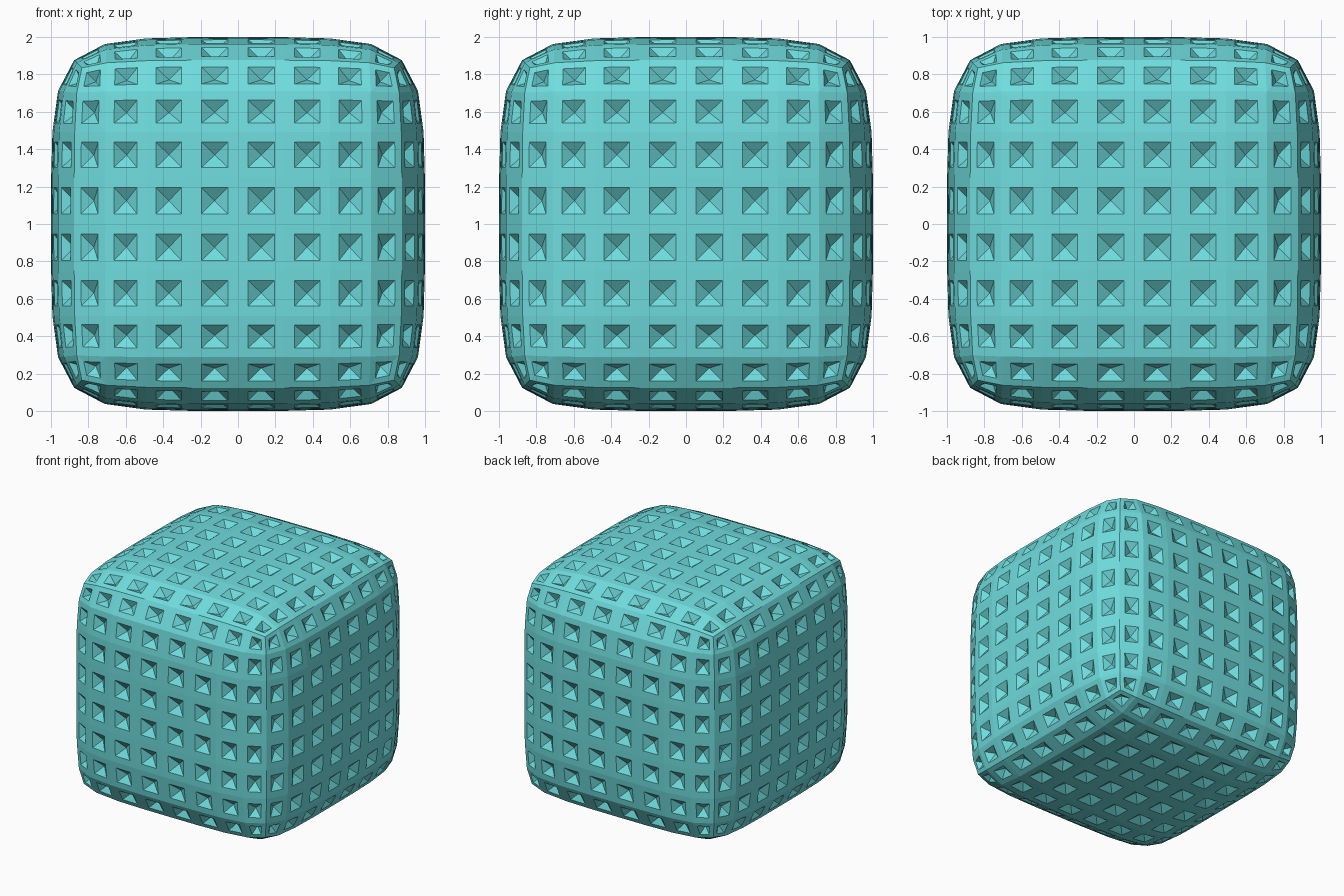
import bpy, bmesh
from mathutils import Vector

if "Cube" in bpy.data.objects:
    bpy.data.objects.remove(bpy.data.objects["Cube"])

# Rounded cube: 8 x 8 grid per side, relaxed so edges and corners soften
bm = bmesh.new()
bmesh.ops.create_cube(bm, size=2)
bmesh.ops.subdivide_edges(bm, edges=bm.edges[:], cuts=7, use_grid_fill=True)
for _ in range(7):
    bmesh.ops.smooth_vert(bm, verts=bm.verts[:], factor=0.5,
                          use_axis_x=True, use_axis_y=True, use_axis_z=True)
size = max(v.co.z for v in bm.verts)
for v in bm.verts:
    v.co /= size

# Pyramid pits: shrink a copy of each face in place, then sink its centre
PIT_SCALE, PIT_DEPTH = 0.56, 0.05
for f in bm.faces[:]:
    c = f.calc_center_median()
    n = f.normal.copy() if f.normal.length else c.normalized()
    f.normal_update()
    n = f.normal.copy()
    outer = list(f.verts)
    inner = [bm.verts.new(c + (v.co - c) * PIT_SCALE) for v in outer]
    apex = bm.verts.new(c - n * PIT_DEPTH)
    bm.faces.remove(f)
    for i in range(4):
        j = (i + 1) % 4
        bm.faces.new((outer[i], outer[j], inner[j], inner[i]))
        bm.faces.new((inner[i], inner[j], apex))

bmesh.ops.translate(bm, verts=bm.verts[:], vec=Vector((0, 0, 1)))
bm.normal_update()
mesh = bpy.data.meshes.new("dimpled_cube")
bm.to_mesh(mesh)
bm.free()
cube = bpy.data.objects.new("dimpled_cube", mesh)
bpy.context.collection.objects.link(cube)

# Turquoise colour
mat = bpy.data.materials.new("turquoise")
mat.diffuse_color = (0.16, 0.72, 0.73, 1)
mat.use_nodes = True
mat.node_tree.nodes["Principled BSDF"].inputs["Base Color"].default_value = mat.diffuse_color
mesh.materials.append(mat)
